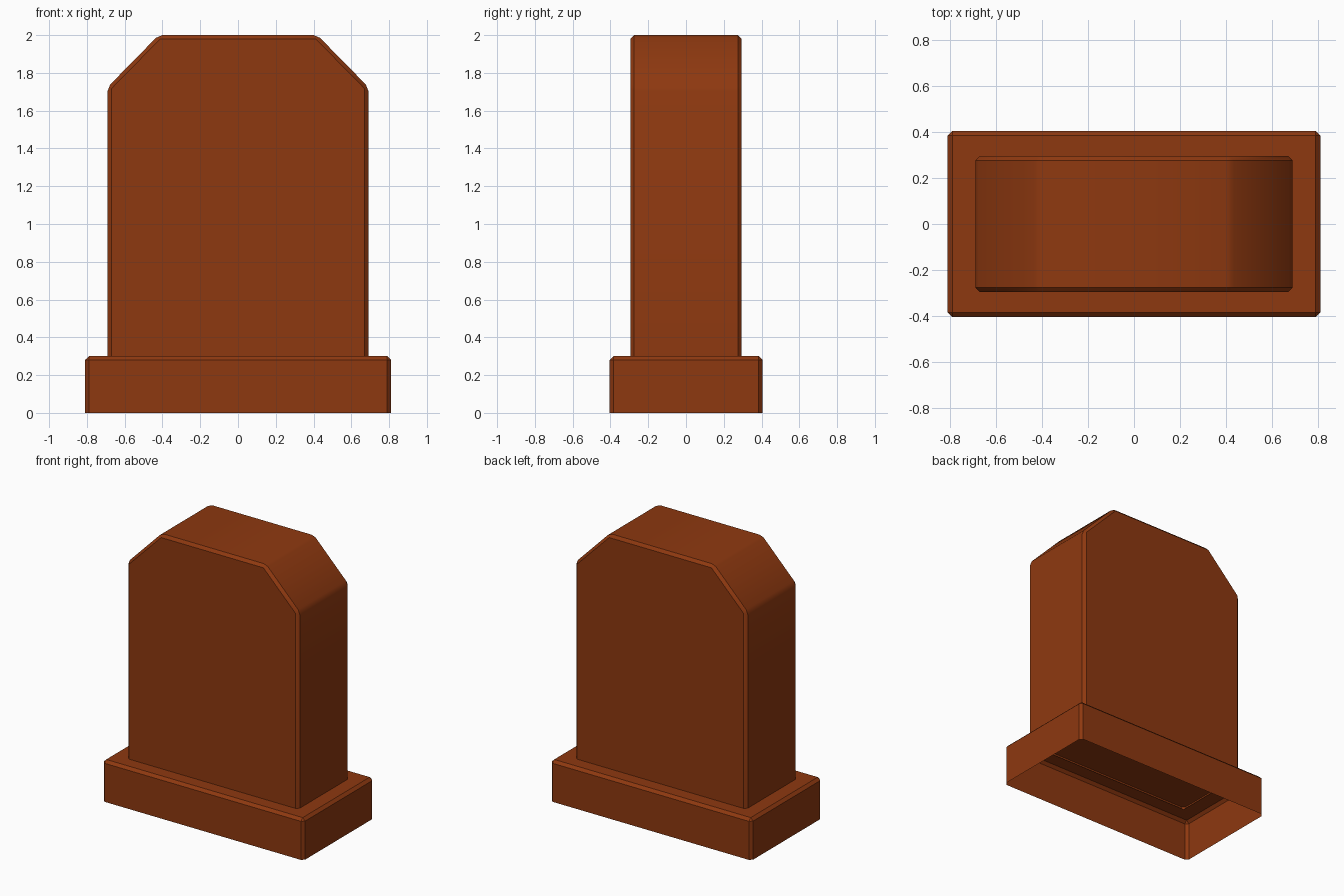
import bpy
import bmesh
import math

cube = bpy.data.objects.get("Cube")
if cube:
    bpy.data.objects.remove(cube, do_unlink=True)

# Single reddish brown colour
BROWN = (0.27, 0.04, 0.005, 1.0)
brown = bpy.data.materials.new("reddish_brown")
brown.use_nodes = True
brown.diffuse_color = BROWN
brown.node_tree.nodes["Principled BSDF"].inputs["Base Color"].default_value = BROWN

BASE_X, BASE_Y = 0.81, 0.405
SLAB_X, SLAB_Y = 0.69, 0.295
LEDGE, TOP, BEVEL = 0.30, 2.0, 0.02


def chamfered_prism(profile, half_depth):
    """Extrude an x-z profile along y and chamfer all but the lowest edges."""
    bm = bmesh.new()
    front = bm.faces.new([bm.verts.new((x, -half_depth, z)) for x, z in profile])
    out = bmesh.ops.extrude_face_region(bm, geom=[front], use_keep_orig=True)
    for v in out["geom"]:
        if isinstance(v, bmesh.types.BMVert):
            v.co.y = half_depth
    bmesh.ops.recalc_face_normals(bm, faces=bm.faces)
    low = min(v.co.z for v in bm.verts)
    edges = [e for e in bm.edges if max(v.co.z for v in e.verts) > low + 0.001]
    bmesh.ops.bevel(bm, geom=edges, offset=BEVEL, segments=1, profile=0.5,
                    affect='EDGES')
    bmesh.ops.recalc_face_normals(bm, faces=bm.faces)
    return bm


def end_face(bm, direction):
    return max(bm.faces, key=lambda f: f.normal.z * direction * f.calc_area())


def finish(bm, name):
    mesh = bpy.data.meshes.new(name)
    bm.to_mesh(mesh)
    bm.free()
    mesh.materials.append(brown)
    obj = bpy.data.objects.new(name, mesh)
    bpy.context.collection.objects.link(obj)
    bpy.ops.object.select_all(action='DESELECT')
    obj.select_set(True)
    bpy.context.view_layer.objects.active = obj
    bpy.ops.object.shade_smooth_by_angle(angle=math.radians(30))


# Plinth: hollow shell, open below, with an opening under the slab
bm = chamfered_prism([(-BASE_X, 0), (BASE_X, 0), (BASE_X, LEDGE), (-BASE_X, LEDGE)],
                     BASE_Y)
bmesh.ops.delete(bm, geom=[end_face(bm, -1)], context='FACES')
roof = end_face(bm, 1)
bmesh.ops.inset_region(bm, faces=[roof], thickness=0.08)
for v in roof.verts:
    v.co.x = math.copysign(SLAB_X - BEVEL / 2, v.co.x)
    v.co.y = math.copysign(SLAB_Y - BEVEL / 2, v.co.y)
bmesh.ops.delete(bm, geom=[roof], context='FACES')
finish(bm, "plinth")

# Upright slab: clipped upper corners, slightly recessed underside
right_half = [(SLAB_X, LEDGE), (SLAB_X, 1.725), (0.42, TOP)]
left_half = [(-x, z) for x, z in reversed(right_half)]
bm = chamfered_prism(right_half + left_half, SLAB_Y)
floor = end_face(bm, -1)
rim = [v.co.copy() for v in floor.verts]
bmesh.ops.delete(bm, geom=[floor], context='FACES_ONLY')
bm.faces.new([bm.verts.new((p.x, p.y, p.z + BEVEL)) for p in rim])
finish(bm, "upright_slab")
